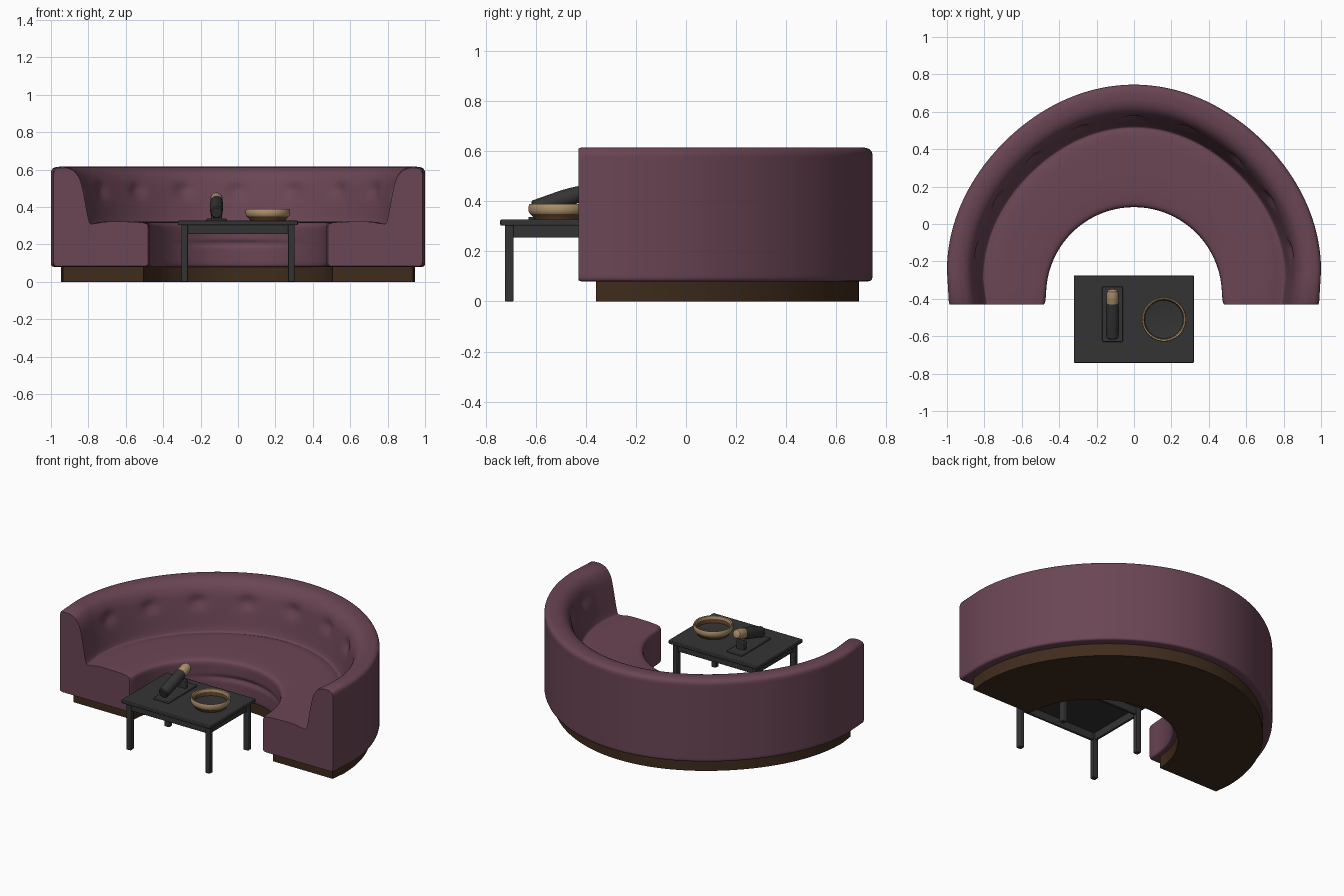
import bpy, bmesh, math
from mathutils import Matrix, Vector

if "Cube" in bpy.data.objects:
    bpy.data.objects.remove(bpy.data.objects["Cube"])


def material(name, rgb):
    m = bpy.data.materials.new(name)
    m.diffuse_color = (*rgb, 1)
    m.use_nodes = True
    m.node_tree.nodes["Principled BSDF"].inputs["Base Color"].default_value = m.diffuse_color
    return m


PLUM = material("plum upholstery", (0.146, 0.06, 0.09))
WOOD = material("dark brown wood", (0.05, 0.025, 0.012))
BLACK = material("charcoal", (0.034, 0.034, 0.035))
TAN = material("tan", (0.42, 0.28, 0.15))
BROWN = material("bowl brown", (0.12, 0.06, 0.025))


def finish(name, bm, mats, angle=35):
    bmesh.ops.remove_doubles(bm, verts=bm.verts, dist=0.0004)
    bmesh.ops.recalc_face_normals(bm, faces=bm.faces)
    me = bpy.data.meshes.new(name)
    bm.to_mesh(me)
    bm.free()
    for m in mats:
        me.materials.append(m)
    me.shade_smooth()
    me.set_sharp_from_angle(angle=math.radians(angle))
    ob = bpy.data.objects.new(name, me)
    bpy.context.collection.objects.link(ob)
    return ob


def chaikin(pts, times):
    # corner cutting on a closed profile
    for _ in range(times):
        out = []
        for a, b in zip(pts, pts[1:] + pts[:1]):
            out.append(tuple(p * .75 + q * .25 for p, q in zip(a, b)))
            out.append(tuple(p * .25 + q * .75 for p, q in zip(a, b)))
        pts = out
    return pts


def tuft(f, d, z, t):
    # slimmer backrest at the ends, button dimples, and a seam in the seat front
    if f == 0 and .08 < d < .24 and z > .3:
        for k in range(9):
            arc = (t - math.pi * (k + .5) / 9) * .8
            d -= .02 * math.exp(-(arc / .045) ** 2 - ((z - .49) / .04) ** 2)
        d *= .88 + .12 * math.sin(t)
    if f == 1 and .1 < z < .3:
        d -= .012 * math.exp(-((z - .205) / .015) ** 2) * math.sin(t) ** 6
    return d, z


def curved_sweep(name, profile, y_end, mat, cap=0.0, detail=None, n=120):
    # profile points: (0 = from outer arc / 1 = from inner arc, offset inward, z)
    bm = bmesh.new()
    stations = [(math.pi * i / n, None) for i in range(n + 1)]
    lead = [(0, y_end - cap), (0, y_end)] if cap else [(0, y_end)]
    tail = [(math.pi, y) for _, y in reversed(lead)]
    rings = []
    for t, y_fixed in lead + stations + tail:
        c, s = math.cos(t), math.sin(t)
        r = 1 - .02 * math.sin(2 * t) ** 2
        outer = Vector((r * c, -.25 + .995 * r * s))
        inner = Vector((.47 * c, -.38 + .47 * s))
        if y_fixed is not None:
            outer = Vector((math.copysign(.99, c), y_fixed))
            inner = Vector((math.copysign(.475, c), y_fixed))
        shrink = .98 if cap and y_fixed == y_end - cap else 1
        w = (inner - outer).length
        direction = (inner - outer) / w
        ring = []
        for f, d, z in profile:
            if detail:
                d, z = detail(f, d, z, t)
            off = f * w + d
            off, z = w * .45 + (off - w * .45) * shrink, .3 + (z - .3) * shrink
            p = outer + direction * off
            ring.append(bm.verts.new((p.x, max(p.y, y_end - cap), z)))
        rings.append(ring)
    m = len(profile)
    for a, b in zip(rings, rings[1:]):
        for i in range(m):
            j = (i + 1) % m
            bm.faces.new((a[i], a[j], b[j], b[i]))
    bm.faces.new(rings[0])
    bm.faces.new(rings[-1])
    return finish(name, bm, [mat], 40)


def box(name, lo, hi, mat, bevel=0.004):
    bm = bmesh.new()
    lo, hi = Vector(lo), Vector(hi)
    bmesh.ops.create_cube(bm, size=1, matrix=Matrix.Translation((lo + hi) / 2)
                          @ Matrix.Diagonal((*(hi - lo), 1)))
    ob = finish(name, bm, [mat])
    mod = ob.modifiers.new("soft edges", "BEVEL")
    mod.width, mod.segments = bevel, 2
    return ob


def lathe(name, pts, mats, place, n=40):
    # pts: (radius, height, material slot of the band above the point)
    bm = bmesh.new()
    rings = [[bm.verts.new((r * math.cos(math.tau * i / n), r * math.sin(math.tau * i / n), h))
              for i in range(n)] for r, h, _ in pts]
    for k in range(len(pts) - 1):
        a, b = rings[k], rings[k + 1]
        for i in range(n):
            j = (i + 1) % n
            bm.faces.new((a[i], a[j], b[j], b[i])).material_index = pts[k][2]
    bm.faces.new(rings[0]).material_index = pts[0][2]
    bm.faces.new(rings[-1]).material_index = pts[-1][2]
    bm.transform(place)
    return finish(name, bm, mats)


# Curved sofa: backrest and seat in one upholstered sweep
SOFA = [(0, .01, .08), (0, 0, .09), (0, 0, .12), (0, 0, .3), (0, 0, .56), (0, 0, .595),
        (0, .015, .612), (0, .05, .617), (0, .1, .612), (0, .14, .59), (0, .168, .545),
        (0, .182, .49), (0, .195, .43), (0, .205, .38), (0, .215, .335), (0, .227, .306),
        (0, .25, .318), (0, .3, .323), (1, -.15, .323), (1, -.05, .32), (1, -.012, .314),
        (1, 0, .298), (1, 0, .25), (1, 0, .22), (1, 0, .19), (1, 0, .15), (1, 0, .09),
        (1, -.01, .08), (1, -.05, .08), (0, .05, .08)]
curved_sweep("curved_sofa", chaikin(SOFA, 2), -.418, PLUM, cap=.012, detail=tuft)

# Recessed plinth
BASE = [(0, .055, 0), (0, .055, .09), (1, -.035, .09), (1, -.035, 0)]
curved_sweep("sofa_plinth", BASE, -.36, WOOD)

# Coffee table
box("table_top", (-.322, -.742, .303), (.32, -.276, .327), BLACK)
for y, side in ((-.715, "front"), (-.32, "back")):
    box(side + "_apron", (-.29, y, .255), (.29, y + .018, .306), BLACK)
    for x, hand in ((-.302, "left"), (.268, "right")):
        box(f"{side}_{hand}_table_leg", (x, y - .008, 0), (x + .034, y + .026, .306), BLACK)
for x, hand in ((-.294, "left"), (.276, "right")):
    box(hand + "_apron", (x, -.71, .255), (x + .018, -.31, .306), BLACK)

# Bottle tilted in a low cradle
box("cradle_tray", (-.17, -.63, .324), (-.06, -.335, .338), BLACK)
box("cradle_rest", (-.145, -.42, .33), (-.085, -.395, .39), BLACK)
tilt = Matrix.Translation((-.115, -.61, .37)) @ Matrix.Rotation(math.radians(-72), 4, "X")
lathe("bottle", [(.027, 0, 0), (.033, .006, 0), (.036, .13, 0), (.034, .17, 0), (.031, .198, 1),
                 (.032, .21, 1), (.032, .25, 1), (.025, .267, 1), (.01, .272, 1)],
      [BLACK, TAN], tilt, 28)

# Round bowl with tan wall and brown foot
lathe("bowl", [(.095, .324, 0), (.1, .338, 0), (.113, .35, 1), (.119, .362, 1), (.119, .38, 1),
               (.115, .389, 1), (.108, .386, 1), (.104, .37, 0), (.102, .345, 2), (.05, .336, 2)],
      [BROWN, TAN, BLACK], Matrix.Translation((.16, -.51, 0)), 48)
